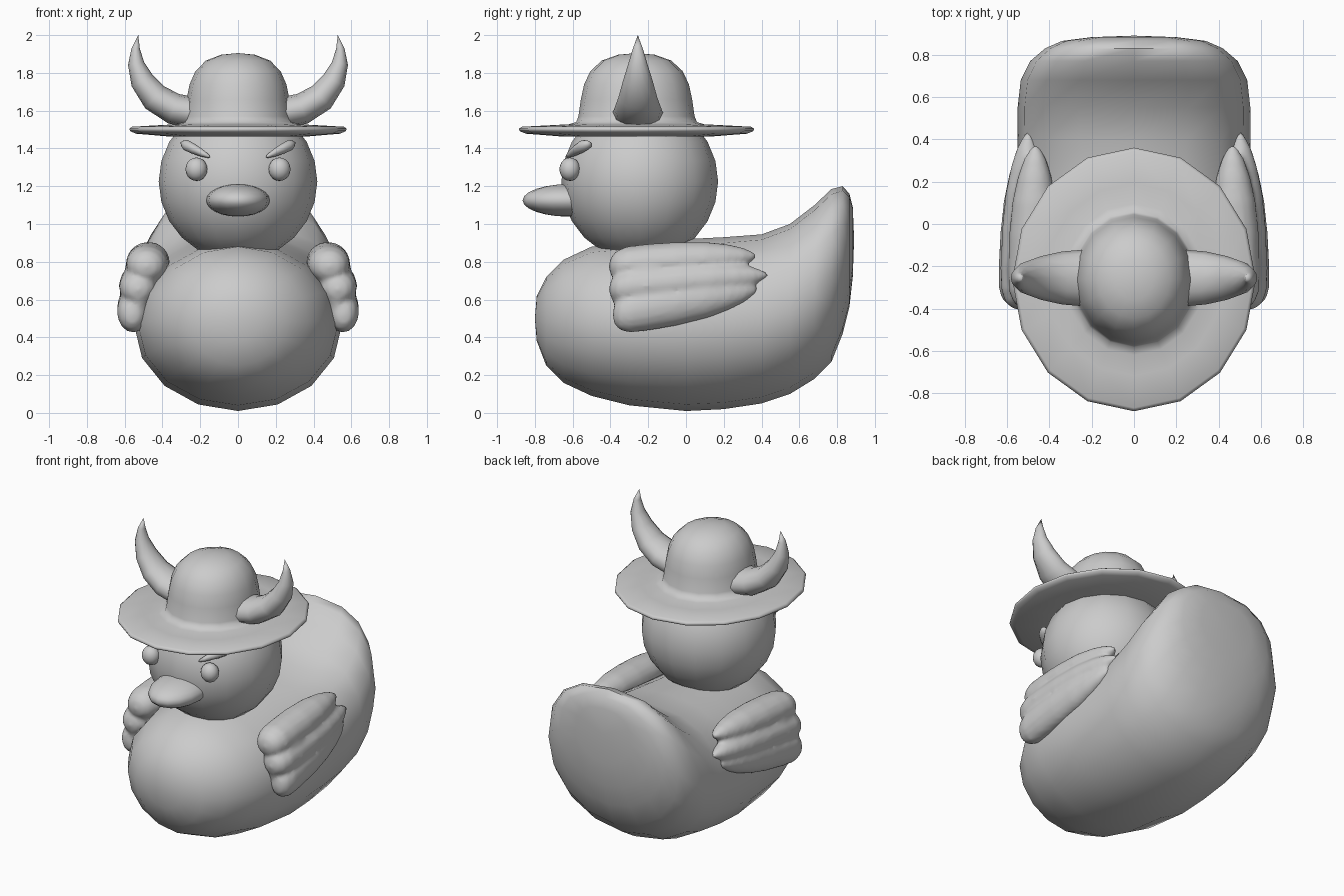
import bpy, bmesh, math
from mathutils import Vector

if "Cube" in bpy.data.objects:
    bpy.data.objects.remove(bpy.data.objects["Cube"])

grey = bpy.data.materials.new("plain_grey")
grey.diffuse_color = (0.6, 0.6, 0.6, 1)
grey.use_nodes = True
grey.node_tree.nodes["Principled BSDF"].inputs["Base Color"].default_value = grey.diffuse_color
TAU = math.tau


def finish(bm, name, angle=60):
    bmesh.ops.recalc_face_normals(bm, faces=bm.faces)
    mesh = bpy.data.meshes.new(name)
    bm.to_mesh(mesh)
    bm.free()
    mesh.materials.append(grey)
    ob = bpy.data.objects.new(name, mesh)
    bpy.context.collection.objects.link(ob)
    bpy.ops.object.select_all(action='DESELECT')
    ob.select_set(True)
    bpy.context.view_layer.objects.active = ob
    bpy.ops.object.shade_smooth_by_angle(angle=math.radians(angle))
    return ob


def loft(bm, rings, start=None, end=None):
    """Skin rings of points; start and end are optional tip points."""
    rows = [[bm.verts.new(p) for p in r] for r in rings]
    n = len(rows[0])
    for a, b in zip(rows, rows[1:]):
        for i in range(n):
            j = (i + 1) % n
            bm.faces.new((a[i], a[j], b[j], b[i]))
    for tip, row in ((start, rows[0]), (end, rows[-1])):
        if tip is None:
            bm.faces.new(row)
        else:
            t = bm.verts.new(tip)
            for i in range(n):
                bm.faces.new((t, row[i], row[(i + 1) % n]))


def ellipsoid(bm, c, r, seg=16, rings=12):
    vs = bmesh.ops.create_uvsphere(bm, u_segments=seg, v_segments=rings, radius=1)["verts"]
    for v in vs:
        v.co = Vector(c) + Vector((v.co.x * r[0], v.co.y * r[1], v.co.z * r[2]))


# Body: stations of y, bottom z, top z, half width
stations = [
    (-.79, .38, .62, .13), (-.74, .25, .72, .25), (-.65, .16, .81, .37),
    (-.5, .09, .88, .47), (-.3, .04, .90, .53), (0, .01, .92, .55),
    (.2, .02, .93, .55), (.4, .05, .945, .55), (.55, .10, 1.0, .55),
    (.68, .18, 1.10, .535), (.77, .27, 1.185, .49), (.83, .42, 1.2, .42),
    (.865, .56, 1.16, .34), (.883, .72, 1.09, .2)]
rings = []
for y, lo, hi, w in stations:
    k = min(max((y + .1) / .6, 0), 1)      # squarer upper half toward the tail
    c, h = (lo + hi) / 2, (hi - lo) / 2
    ring = []
    for i in range(16):
        s, z = math.sin(TAU * i / 16), math.cos(TAU * i / 16)
        e = 1 - .22 * k if z > 0 else 1
        ring.append((w * math.copysign(abs(s) ** e, s), y,
                     c + h * math.copysign(abs(z) ** e, z)))
    rings.append(ring)
bm = bmesh.new()
loft(bm, rings, (0, -.8, .5), (0, .89, .92))
finish(bm, "body")

# Head and beak
bm = bmesh.new()
ellipsoid(bm, (0, -.245, 1.225), (.42, .415, .42))
finish(bm, "head")
bm = bmesh.new()
ellipsoid(bm, (0, -.62, 1.125), (.168, .245, .086))
finish(bm, "beak")

# Hat: turned profile, slightly longer front to back
profile = [(.35, 1.462), (.54, 1.478), (.572, 1.492), (.575, 1.505), (.56, 1.515),
           (.42, 1.523), (.33, 1.528), (.295, 1.54), (.284, 1.57), (.272, 1.66),
           (.256, 1.74), (.225, 1.81), (.17, 1.865), (.09, 1.896)]
bm = bmesh.new()
loft(bm, [[(r * math.sin(TAU * i / 16), -.262 + 1.083 * r * math.cos(TAU * i / 16), z)
           for i in range(16)] for r, z in profile], (0, -.262, 1.462), (0, -.262, 1.905))
finish(bm, "hat", 75)

# Horns: x, z, thickness across the curve, thickness front to back
horn = [(.22, 1.585, .085, .135), (.34, 1.61, .083, .125), (.44, 1.67, .077, .103),
        (.508, 1.76, .063, .078), (.54, 1.85, .043, .05), (.542, 1.93, .022, .026)]
feather_shape = [(.015, .45), (.05, .75), (.12, .95), (.25, 1.0), (.45, 1.0),
                 (.65, .9), (.8, .7), (.9, .48), (.97, .22)]
# Feathers: front point, back point, half thickness, half height
feathers = [((.485, -.41, .775), (.465, .38, .83), .115, .105),
            ((.53, -.41, .655), (.50, .44, .73), .108, .105),
            ((.56, -.39, .52), (.52, .385, .655), .09, .118)]

for side, label in ((-1, "left"), (1, "right")):
    bm = bmesh.new()
    rings = []
    for i, (x, z, t, d) in enumerate(horn):
        a, b = horn[max(i - 1, 0)], horn[min(i + 1, len(horn) - 1)]
        tx, tz = Vector((b[0] - a[0], b[1] - a[1])).normalized()
        rings.append([(side * (x - tz * t * math.cos(TAU * j / 12)),
                       -.255 + d * math.sin(TAU * j / 12),
                       z + tx * t * math.cos(TAU * j / 12)) for j in range(12)])
    loft(bm, rings, None, (side * .528, -.255, 2.0))
    finish(bm, label + "_horn")

    bm = bmesh.new()
    ellipsoid(bm, (side * .22, -.615, 1.29), (.058, .055, .062), 16, 10)
    finish(bm, label + "_eye")

    # Slanted brow, thicker at the outer end
    bm = bmesh.new()
    rings = []
    for t, r in ((.04, .008), (.25, .017), (.6, .025), (.85, .026), (.96, .015)):
        c = Vector((.15, -.63, 1.355)).lerp(Vector((.3, -.52, 1.43)), t)
        rings.append([(side * (c.x - .4 * r * math.cos(TAU * j / 10)),
                       c.y + 1.5 * r * math.sin(TAU * j / 10),
                       c.z + r * math.cos(TAU * j / 10)) for j in range(10)])
    loft(bm, rings, (side * .147, -.63, 1.352), (side * .305, -.52, 1.432))
    finish(bm, label + "_brow")

    # Wing: three feathers and a rounded shoulder blended together
    bm = bmesh.new()
    for p, q, rx, rz in feathers:
        p, q = Vector(p), Vector(q)
        rings = []
        for t, f in feather_shape:
            c = p.lerp(q, t)
            rings.append([(side * (c.x + rx * f * math.sin(TAU * j / 16)), c.y,
                           c.z + rz * f * math.cos(TAU * j / 16)) for j in range(16)])
        loft(bm, rings, (side * p.x, p.y, p.z), (side * q.x, q.y, q.z))
    ellipsoid(bm, (side * .525, -.2, .65), (.09, .2, .2))
    wing = finish(bm, label + "_wing")
    remesh = wing.modifiers.new("blend", 'REMESH')
    remesh.mode = 'VOXEL'
    remesh.voxel_size = .014
    remesh.use_smooth_shade = True
    smooth = wing.modifiers.new("soften", 'SMOOTH')
    smooth.factor = .5
    smooth.iterations = 5
